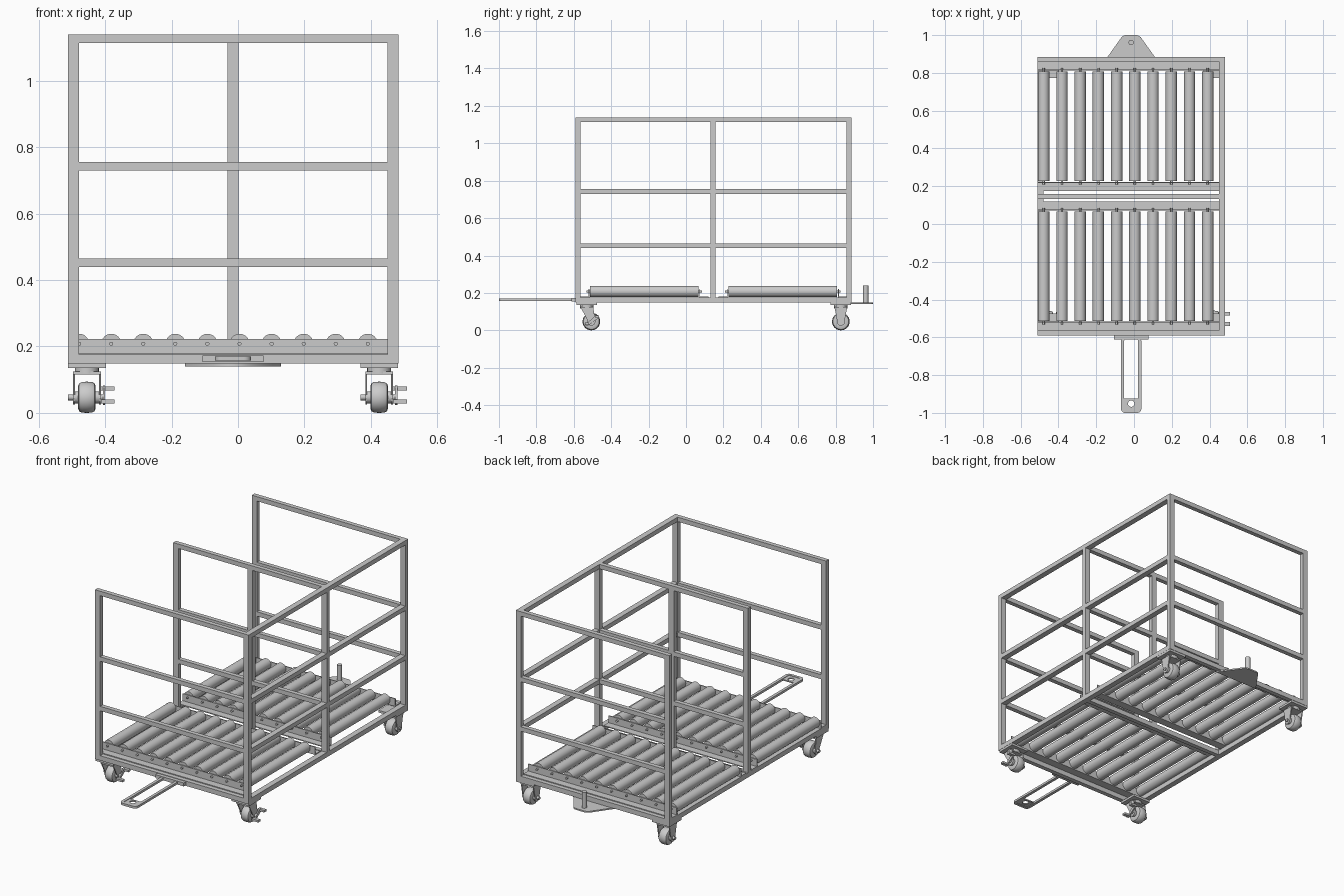
import bpy, bmesh, math
from mathutils import Vector

if "Cube" in bpy.data.objects:
    bpy.data.objects.remove(bpy.data.objects["Cube"])

CX = -0.015                      # centre line of the cart
XL, XR = -0.512, 0.483           # frame outer sides
YF, YM, YB = -0.591, 0.132, 0.859  # front face of each cross panel
TX, TY, TZ = 0.033, 0.026, 0.026   # tube sizes


def finish(name, bm, smooth=False):
    bmesh.ops.recalc_face_normals(bm, faces=bm.faces)
    me = bpy.data.meshes.new(name)
    bm.to_mesh(me)
    bm.free()
    ob = bpy.data.objects.new(name, me)
    bpy.context.collection.objects.link(ob)
    if smooth:
        bpy.ops.object.select_all(action='DESELECT')
        ob.select_set(True)
        bpy.context.view_layer.objects.active = ob
        bpy.ops.object.shade_smooth_by_angle(angle=math.radians(35))
    return ob


def box(name, x0, x1, y0, y1, z0, z1):
    bm = bmesh.new()
    bmesh.ops.create_cube(bm, size=1)
    for v in bm.verts:
        v.co = Vector(((x0 + x1) / 2 + v.co.x * (x1 - x0),
                       (y0 + y1) / 2 + v.co.y * (y1 - y0),
                       (z0 + z1) / 2 + v.co.z * (z1 - z0)))
    return finish(name, bm)


def lathe(name, origin, axis, profile, seg=32):
    """Revolve (distance along axis, radius) points around an axis."""
    q = Vector((0, 0, 1)).rotation_difference(Vector(axis))
    bm = bmesh.new()
    rings = []
    for d, r in profile:
        rings.append([bm.verts.new(Vector(origin) + q @ Vector((
            r * math.cos(2 * math.pi * i / seg), r * math.sin(2 * math.pi * i / seg), d)))
            for i in range(seg)])
    for a, b in zip(rings, rings[1:]):
        for i in range(seg):
            j = (i + 1) % seg
            bm.faces.new((a[i], a[j], b[j], b[i]))
    bm.faces.new(rings[0])
    bm.faces.new(rings[-1])
    return finish(name, bm, True)


def cyl(name, origin, axis, length, r, seg=24):
    return lathe(name, origin, axis, [(0, r), (length, r)], seg)


def prism_x(name, pts, x0, x1):
    """Extrude a (y, z) outline along x."""
    bm = bmesh.new()
    f = bm.faces.new([bm.verts.new((x0, y, z)) for y, z in pts])
    g = bmesh.ops.extrude_face_region(bm, geom=[f])['geom']
    bmesh.ops.translate(bm, vec=(x1 - x0, 0, 0),
                        verts=[v for v in g if isinstance(v, bmesh.types.BMVert)])
    return finish(name, bm)


def plate(name, loops, z0, z1):
    """Flat plate from (x, y) outlines; inner outlines become holes."""
    cu = bpy.data.curves.new(name, 'CURVE')
    cu.dimensions, cu.fill_mode, cu.extrude = '2D', 'BOTH', (z1 - z0) / 2
    for pts in loops:
        s = cu.splines.new('POLY')
        s.points.add(len(pts) - 1)
        for p, (x, y) in zip(s.points, pts):
            p.co = (x, y, 0, 1)
        s.use_cyclic_u = True
    ob = bpy.data.objects.new(name, cu)
    bpy.context.collection.objects.link(ob)
    ob.location.z = (z0 + z1) / 2
    bpy.ops.object.select_all(action='DESELECT')
    ob.select_set(True)
    bpy.context.view_layer.objects.active = ob
    bpy.ops.object.convert(target='MESH')
    return ob


def arc(cx, cy, r, a0, a1, n=8):
    return [(cx + r * math.cos(math.radians(a0 + (a1 - a0) * i / n)),
             cy + r * math.sin(math.radians(a0 + (a1 - a0) * i / n))) for i in range(n + 1)]


def round_rect(x0, x1, y0, y1, r):
    return (arc(x1 - r, y1 - r, r, 0, 90) + arc(x0 + r, y1 - r, r, 90, 180)
            + arc(x0 + r, y0 + r, r, 180, 270) + arc(x1 - r, y0 + r, r, 270, 360))


# Base frame, cross panels and right side rails
B0, B1, TOP = 0.148, 0.176, 1.139
RAILS = (0.439, 0.729, TOP - TZ)
for tag, y in (("front", YF), ("middle", YM), ("back", YB)):
    box(tag + "_base_beam", XL, XR, y, y + TY, B0, B1)
    box(tag + "_left_post", XL, XL + TX, y, y + TY, B1, TOP)
    box(tag + "_right_post", XR - TX, XR, y, y + TY, B1, TOP)
    for z in RAILS:
        box(tag + "_rail", XL + TX, XR - TX, y, y + TY, z, z + TZ)
box("middle_centre_post", CX - TX / 2, CX + TX / 2, YM, YM + TY, B1, TOP - TZ)
for y0, y1 in ((YF + TY, YM), (YM + TY, YB)):
    for z in RAILS:
        box("right_side_rail", XR - TX, XR, y0, y1, z, z + TZ)
    box("right_base_beam", XR - TX, XR, y0, y1, B0, B1)
    box("left_base_beam", XL, XL + TX, y0, y1, B0, B1)

# Two roller beds: angle-iron supports, rollers and axles
for tag, y0, y1 in (("front", -0.513, 0.067), ("back", 0.227, 0.808)):
    for y, s in ((y0 - 0.004, -1), (y1 + 0.004, 1)):
        t, w = 0.005, 0.048
        prism_x(tag + "_roller_support",
                [(y, B1), (y, 0.222), (y + s * t, 0.222), (y + s * t, B1 + t),
                 (y + s * w, B1 + t), (y + s * w, B1)], XL, XR - TX)
    for i in range(10):
        x = -0.478 + 0.0965 * i
        cyl(tag + "_roller", (x, y0, 0.208), (0, 1, 0), y1 - y0, 0.030, 32)
        cyl(tag + "_roller_axle", (x, y0 - 0.019, 0.208), (0, 1, 0), y1 - y0 + 0.038, 0.006, 12)

# Casters: the front pair swivels and has brakes, the back pair is fixed
R, WZ = 0.047, 0.047
for sx in (-1, 1):
    x = CX + sx * 0.44
    for tag, yc, yw in (("front", -0.53, -0.506), ("back", 0.828, 0.828)):
        box(tag + "_caster_plate", x - 0.057, x + 0.057, yc - 0.055, yc + 0.055, 0.135, B0)
        cyl(tag + "_caster_swivel", (x, yc, 0.118), (0, 0, 1), 0.017, 0.036)
        box(tag + "_fork_bridge", x - 0.042, x + 0.042, yc - 0.034, yc + 0.034, 0.116, 0.124)
        lathe(tag + "_wheel", (x, yw, WZ), (1, 0, 0),
              [(-0.026, 0.024), (-0.026, R - 0.012), (-0.023, R - 0.005), (-0.015, R - 0.001),
               (0, R), (0.015, R - 0.001), (0.023, R - 0.005), (0.026, R - 0.012), (0.026, 0.024)])
        cyl(tag + "_wheel_hub", (x - 0.036, yw, WZ), (1, 0, 0), 0.072, 0.018)
        cyl(tag + "_wheel_axle", (x - 0.056, yw, WZ), (1, 0, 0), 0.104, 0.009, 12)
        for s in (-1, 1):
            foot = arc(yw, WZ, 0.022, -200, 20)
            prism_x(tag + "_fork_side",
                    [(yc + 0.034, 0.124), (yc - 0.034, 0.124)] + foot,
                    x + s * 0.036, x + s * 0.042)
    # Brake lever with two pedal bars
    prism_x("brake_lever", [(-0.54, 0.028), (-0.526, 0.024), (-0.466, 0.066), (-0.47, 0.082),
                            (-0.484, 0.08)], x + 0.048, x + 0.055)
    for yb, zb in ((-0.53, 0.035), (-0.475, 0.073)):
        box("brake_pedal", x + 0.042, x + 0.084, yb - 0.010, yb + 0.010, zb - 0.006, zb + 0.006)

# Tow bar: looped flat bar, eye plate and hinge bracket
box("tow_bracket", CX - 0.092, CX + 0.092, -0.612, YF, 0.153, 0.173)
plate("tow_loop", [round_rect(CX - 0.054, CX + 0.054, -1.0, -0.600, 0.022),
                   round_rect(CX - 0.037, CX + 0.037, -0.984, -0.612, 0.008)], 0.157, 0.170)
plate("tow_eye_plate", [[(CX - 0.038, -0.985), (CX + 0.038, -0.985),
                         (CX + 0.038, -0.925), (CX - 0.038, -0.925)],
                        arc(CX, -0.951, 0.017, 0, 345, 23)], 0.160, 0.167)

# Rear hitch plate and upright pin
plate("hitch_plate", [[(CX - 0.145, 0.859), (CX + 0.145, 0.859), (CX + 0.125, 0.885)]
                      + arc(CX + 0.025, 0.965, 0.035, 35, 90)
                      + arc(CX - 0.025, 0.965, 0.035, 90, 145)
                      + [(CX - 0.125, 0.885)]], 0.140, B0)
cyl("hitch_pin", (CX, 0.961, 0.140), (0, 0, 1), 0.101, 0.014)
